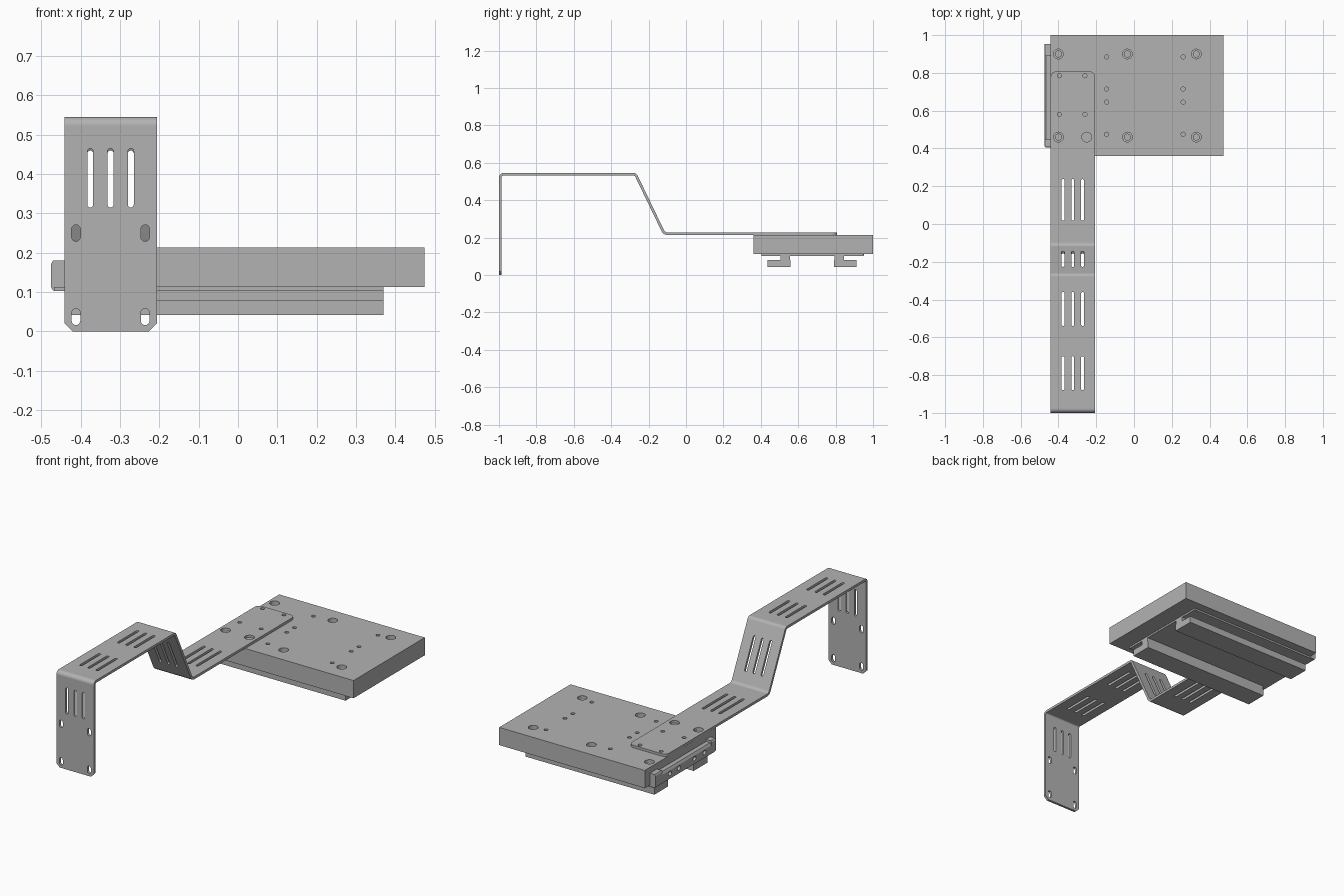
import bpy, bmesh, math
from mathutils import Vector

old = bpy.data.objects.get("Cube")
if old:
    bpy.data.objects.remove(old, do_unlink=True)

metal = bpy.data.materials.new("grey_metal")
metal.use_nodes = True
GREY = (0.45, 0.45, 0.45, 1)
metal.diffuse_color = GREY
metal.node_tree.nodes["Principled BSDF"].inputs["Base Color"].default_value = GREY

X, Y, Z = Vector((1, 0, 0)), Vector((0, 1, 0)), Vector((0, 0, 1))


def make(name, bm):
    bmesh.ops.recalc_face_normals(bm, faces=bm.faces)
    mesh = bpy.data.meshes.new(name)
    bm.to_mesh(mesh)
    bm.free()
    mesh.materials.append(metal)
    ob = bpy.data.objects.new(name, mesh)
    bpy.context.collection.objects.link(ob)
    return ob


def prism(bm, points, depth):
    """Extrude a closed outline of 3D points along a vector."""
    face = bm.faces.new([bm.verts.new(p) for p in points])
    res = bmesh.ops.extrude_face_region(bm, geom=[face])
    verts = [v for v in res["geom"] if isinstance(v, bmesh.types.BMVert)]
    bmesh.ops.translate(bm, verts=verts, vec=depth)


def box(bm, x0, x1, y0, y1, z0, z1):
    prism(bm, [(x0, y0, z0), (x1, y0, z0), (x1, y1, z0), (x0, y1, z0)], Z * (z1 - z0))


def slot(bm, centre, along, across, length, width, depth):
    """Round-ended cutter, centred on its own depth; a circle if length == width."""
    n = along.cross(across).normalized() * depth
    r, half = width / 2, (length - width) / 2
    pts = []
    for side in (1, -1):
        for i in range(9):
            a = math.pi * i / 8
            if half == 0 and i == 8:
                continue
            pts.append(Vector(centre) - n / 2 + side * (along * (half + r * math.sin(a))
                                                        + across * r * math.cos(a)))
    prism(bm, pts, n)


def cut(ob, bm):
    """Cut the shapes in bm out of the object."""
    cutter = make("cutter", bm)
    cutter.hide_render = True
    mod = ob.modifiers.new("cut", "BOOLEAN")
    mod.object, mod.operation, mod.solver = cutter, "DIFFERENCE", "EXACT"
    mod.use_self = True
    deps = bpy.context.evaluated_depsgraph_get()
    mesh = bpy.data.meshes.new_from_object(ob.evaluated_get(deps))
    ob.modifiers.clear()
    ob.data = mesh
    bpy.data.objects.remove(cutter, do_unlink=True)


def fillet(path, r):
    """Round the inner corners of an open 2D path."""
    out = [path[0]]
    for a, b, c in zip(path, path[1:], path[2:]):
        u, v = (a - b).normalized(), (c - b).normalized()
        half = u.angle(v) / 2
        centre = b + (u + v).normalized() * r / math.sin(half)
        t0, t1 = b + u * r / math.tan(half), b + v * r / math.tan(half)
        for i in range(7):
            out.append(centre + ((t0.lerp(t1, i / 6)) - centre).normalized() * r)
    return out + [path[-1]]


def offset(path, d):
    """Shift a path sideways by d, mitred at the corners."""
    out = []
    for i, p in enumerate(path):
        dirs = [(path[j + 1] - path[j]).normalized() for j in (i - 1, i) if 0 <= j < len(path) - 1]
        norms = [Vector((e.y, -e.x)) for e in dirs]
        m = sum(norms, Vector((0, 0))).normalized()
        out.append(p + m * d / m.dot(norms[0]))
    return out


# Bent strap
X0, X1, MID, T = -0.441, -0.206, -0.324, 0.014
path = [Vector(p) for p in ((-1, 0), (-1, 0.545), (-0.265, 0.545), (-0.112, 0.228), (0.808, 0.228))]
outer = fillet(path, 0.022)
inner = offset(outer, T)
bm = bmesh.new()
prism(bm, [(X0, p.x, p.y) for p in outer + inner[::-1]], X * (X1 - X0))


def corners(test):
    return [e for e in bm.edges if all(test(v.co) for v in e.verts)
            and abs(e.verts[0].co.x - e.verts[1].co.x) < 1e-4]


bmesh.ops.bevel(bm, geom=corners(lambda c: c.y > 0.8), offset=0.03, segments=5,
                profile=0.5, affect="EDGES")
bmesh.ops.bevel(bm, geom=corners(lambda c: c.z < 0.01), offset=0.02, segments=1, affect="EDGES")
strap = make("bent_strap", bm)

# Strap slots and holes
bm = bmesh.new()
slope = Vector((0, path[3].x - path[2].x, path[3].y - path[2].y)).normalized()
for dx in (-0.0515, 0, 0.0515):
    x = MID + dx
    slot(bm, (x, -1, 0.39), Z, X, 0.15, 0.015, 0.1)
    slot(bm, (x, -0.188, 0.379), slope, X, 0.19, 0.015, 0.08)
    for y, z, length in ((-0.79, 0.54, 0.18), (-0.45, 0.54, 0.18), (0.128, 0.22, 0.22)):
        slot(bm, (x, y, z), Y, X, length, 0.015, 0.1)
for x in (MID - 0.088, MID + 0.088):
    for z in (0.037, 0.25):
        slot(bm, (x, -1, z), Z, X, 0.042, 0.022, 0.1)
for x in (-0.395, -0.26):
    for y in (0.58, 0.785):
        slot(bm, (x, y, 0.22), Y, X, 0.022, 0.022, 0.1)
for x in (-0.4, -0.25):
    slot(bm, (x, 0.46, 0.22), Y, X, 0.052, 0.052, 0.1)
cut(strap, bm)

# Base plate with counterbored and small holes
TOP = 0.2138
bm = bmesh.new()
box(bm, -0.441, 0.474, 0.36, 1, 0.113, TOP)
plate = make("base_plate", bm)
bm = bmesh.new()
for y in (0.46, 0.9):
    for x in (-0.4, -0.035, 0.33):
        slot(bm, (x, y, TOP), Y, X, 0.052, 0.052, 0.05)
        slot(bm, (x, y, TOP), Y, X, 0.032, 0.032, 0.14)
for x in (-0.145, 0.26):
    for y in (0.475, 0.645, 0.715, 0.885):
        slot(bm, (x, y, TOP), Y, X, 0.022, 0.022, 0.1)
cut(plate, bm)

# Thin sheet under the plate
bm = bmesh.new()
box(bm, -0.468, 0.37, 0.404, 0.95, 0.103, 0.113)
make("under_sheet", bm)

# Rails: stem and wider foot
for name, y0, s0, s1 in (("front_rail", 0.437, 0.506, 0.556), ("back_rail", 0.79, 0.793, 0.845)):
    bm = bmesh.new()
    box(bm, -0.44, 0.37, y0, y0 + 0.122, 0.042, 0.08)
    box(bm, -0.44, 0.37, s0, s1, 0.08, 0.104)
    make(name, bm)

# Side flange with a pair of taller ears
bm = bmesh.new()
prism(bm, [(-0.441, 0.45, 0.104), (-0.47, 0.45, 0.104), (-0.474, 0.45, 0.112),
           (-0.474, 0.45, 0.155), (-0.466, 0.45, 0.168), (-0.441, 0.45, 0.168)], Y * 0.44)
flange = make("side_flange", bm)
bm = bmesh.new()
for y in (0.51, 0.6, 0.74, 0.82):
    slot(bm, (-0.475, y, 0.137), Y, Z, 0.026, 0.026, 0.04)
cut(flange, bm)
for name, y0, y1 in (("front_ear", 0.41, 0.45), ("back_ear", 0.89, 0.953)):
    bm = bmesh.new()
    prism(bm, [(-0.441, y0, 0.104), (-0.47, y0, 0.104), (-0.475, y0, 0.112),
               (-0.475, y0, 0.172), (-0.47, y0, 0.18), (-0.441, y0, 0.18)], Y * (y1 - y0))
    make(name, bm)
